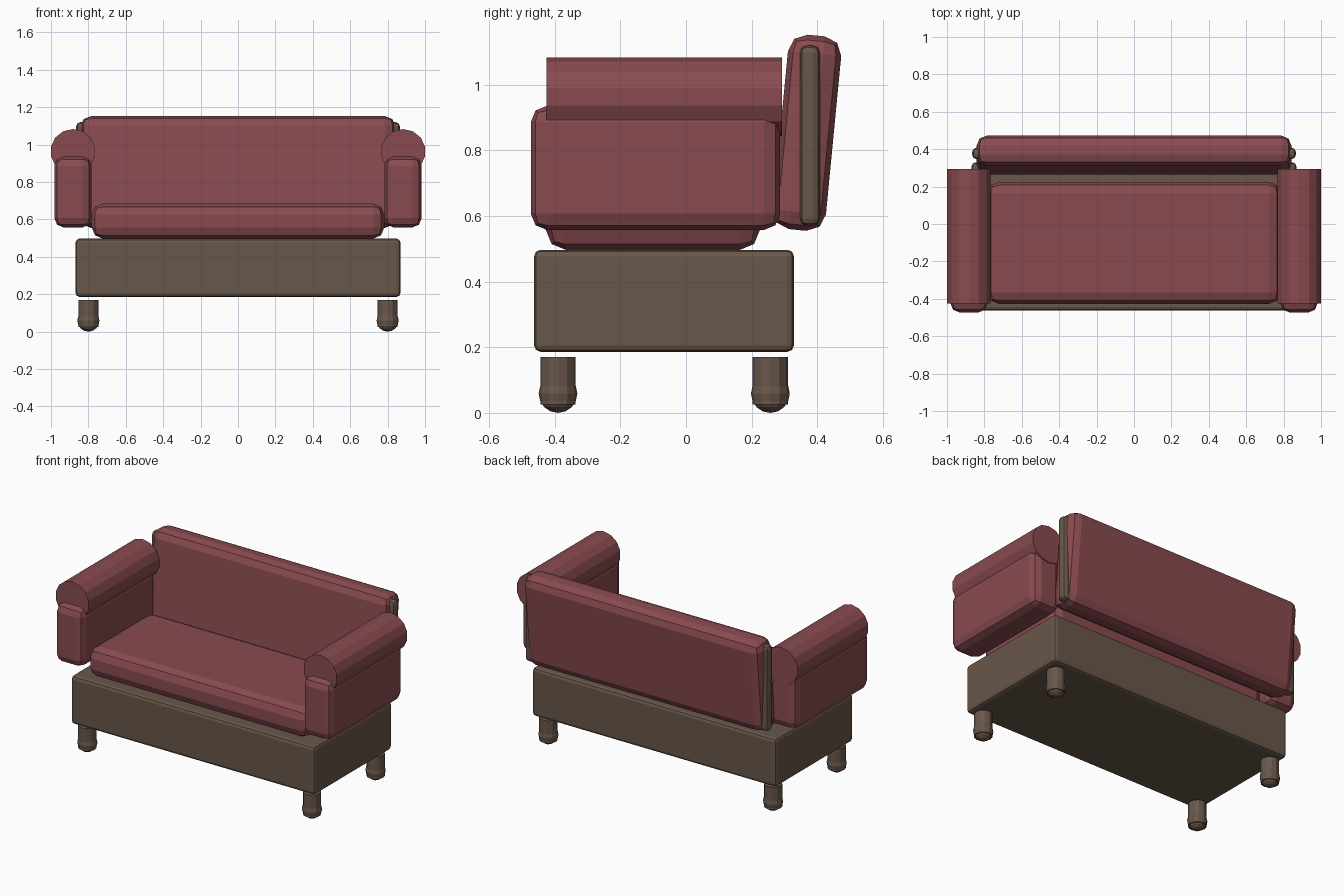
import bpy
import math

if "Cube" in bpy.data.objects:
    bpy.data.objects.remove(bpy.data.objects["Cube"])


def material(name, color):
    m = bpy.data.materials.new(name)
    m.diffuse_color = color
    m.use_nodes = True
    m.node_tree.nodes["Principled BSDF"].inputs["Base Color"].default_value = m.diffuse_color
    return m


RED = material("red_fabric", (0.25, 0.07, 0.08, 1))
BROWN = material("brown_wood", (0.14, 0.095, 0.068, 1))


def finish(obj, name, mat):
    obj.name = name
    obj.data.materials.append(mat)
    return obj


def soft_box(name, lo, hi, bevel, mat, tilt=0, segments=2):
    center = [(a + b) / 2 for a, b in zip(lo, hi)]
    bpy.ops.mesh.primitive_cube_add(size=1, location=center)
    obj = bpy.context.object
    for v in obj.data.vertices:
        for i in range(3):
            v.co[i] *= hi[i] - lo[i]
    obj.rotation_euler.x = math.radians(tilt)
    mod = obj.modifiers.new("bevel", 'BEVEL')
    mod.width = bevel
    mod.segments = segments
    return finish(obj, name, mat)


# Wooden base and back panel
soft_box("base", (-0.868, -0.463, 0.186), (0.868, 0.329, 0.497), 0.02, BROWN)
soft_box("back_panel", (-0.865, 0.347, 0.57), (0.865, 0.408, 1.12), 0.022, BROWN)

# Seat and leaning back cushion
soft_box("seat", (-0.782, -0.427, 0.497), (0.782, 0.225, 0.685), 0.06, RED)
soft_box("back_cushion", (-0.842, 0.287, 0.556), (0.842, 0.45, 1.151), 0.055, RED, tilt=-5.5)

for side, s in (("left", -1), ("right", 1)):
    # Arm block with a roll on top
    x0, x1 = sorted((s * 0.782, s * 0.982))
    soft_box(side + "_arm", (x0, -0.473, 0.557), (x1, 0.287, 0.936), 0.05, RED)
    bpy.ops.mesh.primitive_cylinder_add(
        vertices=14, radius=0.12, depth=0.718,
        location=(s * 0.883, -0.066, 0.963), rotation=(math.pi / 2, 0, 0))
    finish(bpy.context.object, side + "_arm_roll", RED)

    # Legs with rounded feet
    for end, y in (("front", -0.39), ("back", 0.257)):
        bpy.ops.mesh.primitive_cylinder_add(
            vertices=12, radius=0.054, depth=0.145, location=(s * 0.8, y, 0.0975))
        finish(bpy.context.object, f"{end}_{side}_leg", BROWN)
        bpy.ops.mesh.primitive_uv_sphere_add(
            segments=12, ring_count=8, radius=0.059, location=(s * 0.8, y, 0.059))
        finish(bpy.context.object, f"{end}_{side}_foot", BROWN)
